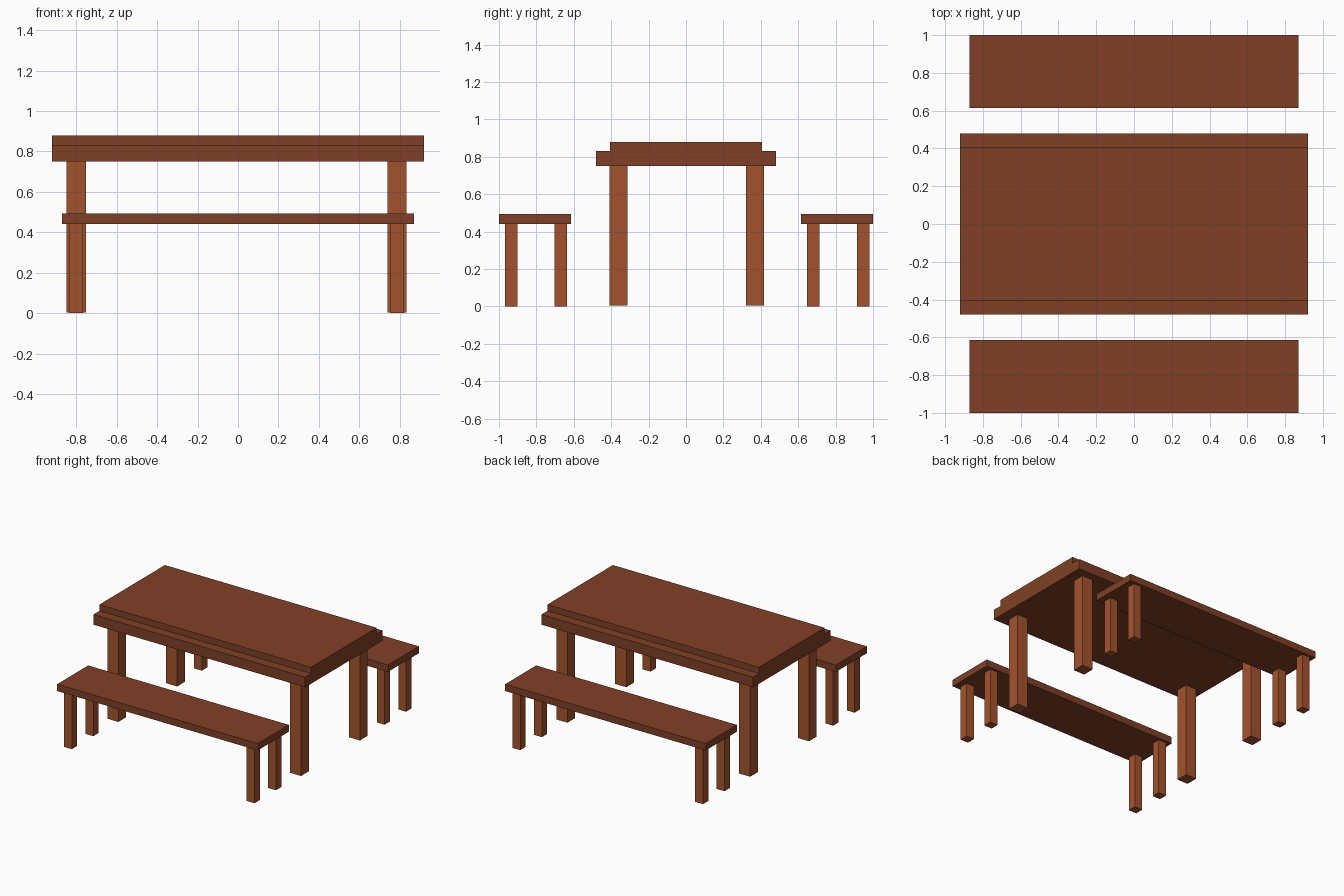
import bpy
import bmesh

if "Cube" in bpy.data.objects:
    bpy.data.objects.remove(bpy.data.objects["Cube"])


def material(name, color):
    mat = bpy.data.materials.new(name)
    mat.diffuse_color = (*color, 1)
    mat.use_nodes = True
    mat.node_tree.nodes["Principled BSDF"].inputs["Base Color"].default_value = mat.diffuse_color
    return mat


top_wood = material("dark_wood", (0.216, 0.051, 0.019))
leg_wood = material("light_wood", (0.37, 0.086, 0.027))


def extrude_profile(name, profile, x0, x1, mat):
    """Extrude a closed (y, z) outline along x."""
    bm = bmesh.new()
    face = bm.faces.new([bm.verts.new((x0, y, z)) for y, z in profile])
    ext = bmesh.ops.extrude_face_region(bm, geom=[face])
    verts = [v for v in ext["geom"] if isinstance(v, bmesh.types.BMVert)]
    bmesh.ops.translate(bm, verts=verts, vec=(x1 - x0, 0, 0))
    bmesh.ops.recalc_face_normals(bm, faces=bm.faces)
    mesh = bpy.data.meshes.new(name)
    bm.to_mesh(mesh)
    bm.free()
    mesh.materials.append(mat)
    obj = bpy.data.objects.new(name, mesh)
    bpy.context.collection.objects.link(obj)
    return obj


def box(name, x, y, z, mat):
    """Box from (min, max) pairs."""
    outline = [(y[0], z[0]), (y[1], z[0]), (y[1], z[1]), (y[0], z[1])]
    return extrude_profile(name, outline, x[0], x[1], mat)


def legs(prefix, xs, ys, sx, sy, z0, z1):
    """Four square legs at the given centre lines."""
    for x, side in zip(xs, ("left", "right")):
        for y, end in zip(ys, ("front", "back")):
            box(f"{prefix}_{end}_{side}_leg", (x - sx / 2, x + sx / 2),
                (y - sy / 2, y + sy / 2), (z0, z1), leg_wood)


# Table top: thick centre with a lower step along both long sides
half = [(0.48, 0.75), (0.48, 0.83), (0.406, 0.83), (0.406, 0.88)]
outline = half + [(-y, z) for y, z in reversed(half)]
extrude_profile("table_top", outline, -0.92, 0.92, top_wood)

# Table legs
legs("table", (-0.801, 0.787), (-0.362, 0.368), 0.096, 0.096, 0.004, 0.75)

# Two identical benches
for name, y in (("front_bench", -0.8075), ("back_bench", 0.8075)):
    box(f"{name}_seat", (-0.872, 0.872), (y - 0.1925, y + 0.1925),
        (0.44, 0.494), top_wood)
    legs(name, (-0.80, 0.788), (y - 0.128, y + 0.139), 0.068, 0.067, 0, 0.44)
